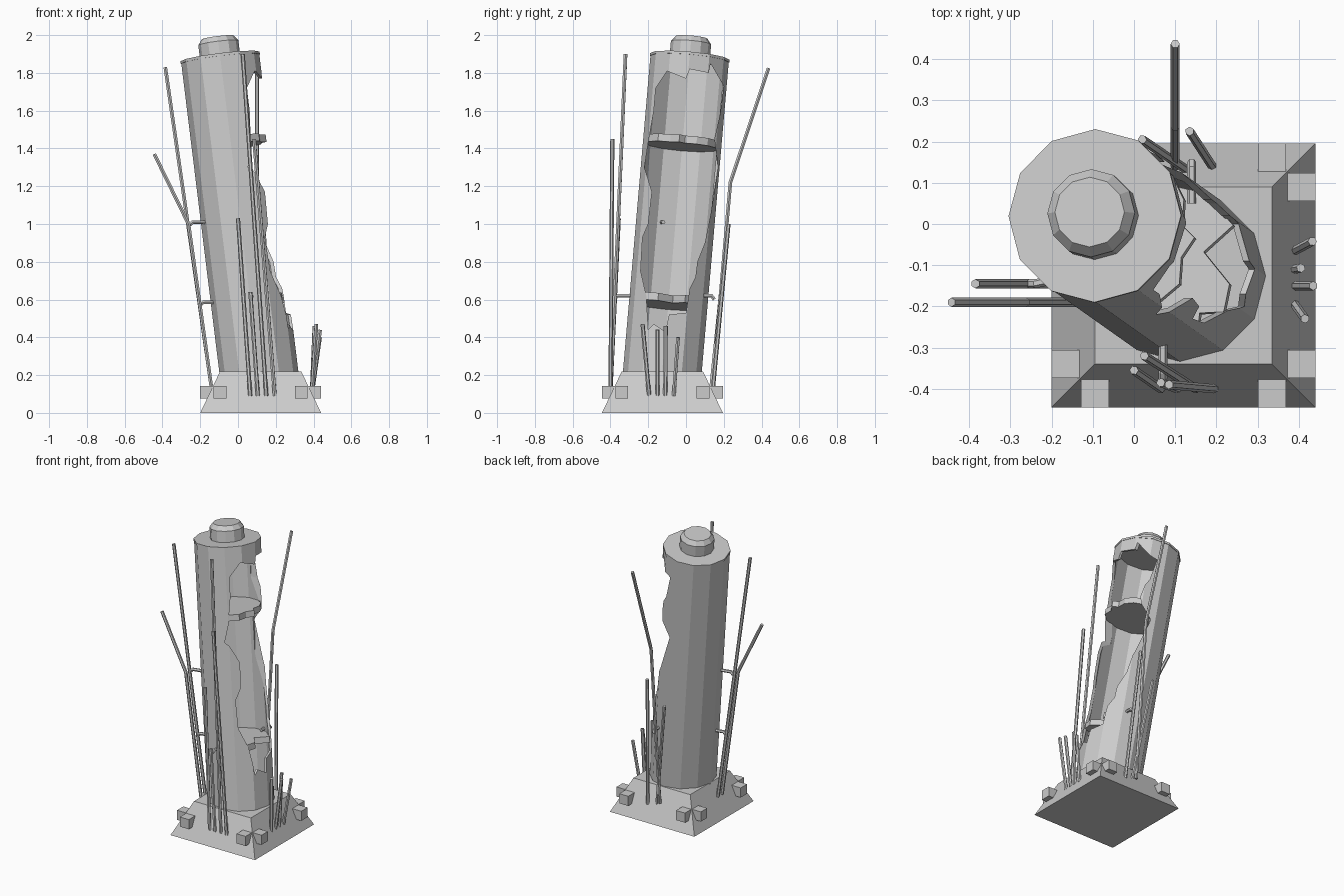
import bpy, bmesh
from math import sin, cos, radians, tau
from mathutils import Vector, Matrix

cube = bpy.data.objects.get("Cube")
if cube:
    bpy.data.objects.remove(cube, do_unlink=True)

FOOT = Vector((0.11, -0.125, 0.22))
TOP = Vector((-0.095, 0.02, 1.885))
AXIS = (TOP - FOOT).normalized()
LEAN = Vector((0, 0, 1)).rotation_difference(AXIS).to_matrix().to_4x4()
RADIUS, WALL = 0.208, 0.015


def on_axis(z):
    return FOOT.lerp(TOP, (z - FOOT.z) / (TOP.z - FOOT.z))


def finish(name, bm):
    bmesh.ops.recalc_face_normals(bm, faces=bm.faces)
    mesh = bpy.data.meshes.new(name)
    bm.to_mesh(mesh)
    bm.free()
    obj = bpy.data.objects.new(name, mesh)
    bpy.context.collection.objects.link(obj)
    return obj


def loft(name, rings, matrix=Matrix(), loop=False):
    """Bridge rings of points; cap the ends, or join the last ring to the first."""
    bm = bmesh.new()
    rows = [[bm.verts.new(matrix @ Vector(p)) for p in ring] for ring in rings]
    pairs = list(zip(rows, rows[1:])) + ([(rows[-1], rows[0])] if loop else [])
    for a, b in pairs:
        for i in range(len(a)):
            j = (i + 1) % len(a)
            bm.faces.new((a[i], a[j], b[j], b[i]))
    if not loop:
        bm.faces.new(rows[0])
        bm.faces.new(rows[-1])
    return finish(name, bm)


def ring(radius, height, sides=12):
    return [(radius * cos(tau * i / sides), radius * sin(tau * i / sides), height)
            for i in range(sides)]


def square(half, z):
    return [(sx * half, sy * half, z) for sx, sy in ((-1, -1), (1, -1), (1, 1), (-1, 1))]


def rod(name, path, radius=0.011):
    curve = bpy.data.curves.new(name, 'CURVE')
    curve.dimensions = '3D'
    curve.bevel_depth = radius
    curve.bevel_resolution = 1
    curve.use_fill_caps = True
    spline = curve.splines.new('POLY')
    spline.points.add(len(path) - 1)
    for point, co in zip(spline.points, path):
        point.co = (*co, 1)
    spline.use_smooth = False
    obj = bpy.data.objects.new(name, curve)
    bpy.context.collection.objects.link(obj)
    bpy.ops.object.select_all(action='DESELECT')
    obj.select_set(True)
    bpy.context.view_layer.objects.active = obj
    bpy.ops.object.convert(target='MESH')


# Sloped plinth with two blocks on each side
PLINTH = Matrix.Translation((0.12, -0.125, 0))
loft("plinth", [square(0.32, 0), square(0.215, 0.22)], PLINTH)
for side in range(4):
    for shift in (-0.215, 0.215):
        place = (PLINTH @ Matrix.Rotation(side * tau / 4, 4, 'Z')
                 @ Matrix.Translation((0.286, shift, 0)))
        loft("plinth_block", [square(0.034, 0.077), square(0.034, 0.143)], place)

# Leaning hollow tower
start = on_axis(0.13)
length = (TOP - start).length
tower = loft("tower_shell",
             [ring(RADIUS, 0), ring(RADIUS, length),
              ring(RADIUS - WALL, length), ring(RADIUS - WALL, 0)],
             Matrix.Translation(start) @ LEAN, loop=True)

# Ragged breach through the +x wall, outlined as (y, z)
breach = [(-0.20, 0.44), (-0.17, 0.47), (-0.11, 0.43), (-0.09, 0.52), (0.0, 0.53),
          (0.02, 0.66), (0.05, 0.72), (0.06, 0.80), (0.10, 0.90), (0.13, 1.05),
          (0.17, 1.30), (0.15, 1.45), (0.18, 1.58), (0.20, 1.73), (0.13, 1.85),
          (0.12, 1.80), (0.02, 1.82), (0.0, 1.77), (-0.10, 1.81), (-0.16, 1.72),
          (-0.17, 1.60), (-0.20, 1.43), (-0.22, 1.30), (-0.18, 1.17), (-0.20, 1.0),
          (-0.23, 0.93), (-0.24, 0.75), (-0.21, 0.62)]
cutter = loft("breach_cutter",
              [[(on_axis(z).x + dx, y, z) for y, z in breach] for dx in (0.03, 0.4)])
cutter.hide_render = True
cut = tower.modifiers.new("breach", 'BOOLEAN')
cut.operation = 'DIFFERENCE'
cut.solver = 'EXACT'
cut.object = cutter
bpy.context.view_layer.objects.active = tower
bpy.ops.object.modifier_apply(modifier=cut.name)
bpy.data.objects.remove(cutter, do_unlink=True)

# Lid and knob
CROWN = Matrix.Translation(TOP) @ LEAN
loft("lid", [ring(RADIUS + 0.003, -0.012), ring(RADIUS + 0.003, 0.002)], CROWN)
loft("knob", [ring(0.107, 0), ring(0.107, 0.075), ring(0.085, 0.104)], CROWN)


# Broken floors: jagged front edge as (angle, radius), whole at the back
def broken_floor(name, z, edge):
    outline = edge + [(a, RADIUS - 0.008) for a in range(90, 271, 30)]
    flat = [(r * cos(radians(a)), r * sin(radians(a))) for a, r in outline]
    loft(name, [[(x, y, h) for x, y in flat] for h in (-0.02, 0.02)],
         Matrix.Translation(on_axis(z)) @ LEAN)


broken_floor("upper_floor", 1.43,
             [(-60, 0.20), (-40, 0.20), (-22, 0.17), (-5, 0.19), (5, 0.16),
              (25, 0.18), (45, 0.19), (65, 0.19)])
broken_floor("lower_floor", 0.59,
             [(-60, 0.19), (-52, 0.16), (-38, 0.20), (-18, 0.18), (12, 0.11),
              (26, 0.20), (60, 0.20)])

# Bare rods at the left side (-x)
rod("side_rod_tall", [(-0.14, -0.145, 0.13), (-0.385, -0.145, 1.83)])
rod("side_rod_bent", [(-0.14, -0.19, 0.13), (-0.262, -0.19, 1.0), (-0.443, -0.19, 1.37)])
for x, z in ((-0.255, 1.0), (-0.20, 0.575)):
    rod("side_tie", [(x, -0.145, z - 0.005), (x + 0.015, -0.145, z + 0.01),
                     (x + 0.13, -0.12, z + 0.01)])

# Rods at the front
for foot_x, tip in ((0.065, (0.0, -0.355, 1.03)), (0.105, (0.065, -0.385, 0.64)),
                    (0.15, (0.025, -0.32, 1.9)), (0.195, (0.085, -0.39, 1.45))):
    rod("front_rod", [(foot_x, -0.40, 0.09), tip])
rod("front_tie", [(0.07, -0.375, 0.61), (0.07, -0.36, 0.62), (0.07, -0.27, 0.62)])

# Rods at the back
rod("back_rod_bent", [(0.10, 0.14, 0.13), (0.10, 0.235, 1.22), (0.10, 0.437, 1.825)])
rod("back_rod", [(0.19, 0.14, 0.10), (0.135, 0.225, 1.0)])
rod("back_rod", [(0.13, 0.13, 0.10), (0.02, 0.205, 0.84)])
rod("back_tie", [(0.14, 0.15, 0.60), (0.14, 0.135, 0.62), (0.14, 0.05, 0.62)])

# Short rods at the right side (+x)
for foot_y, tip in ((-0.065, (0.433, -0.042, 0.40)), (-0.11, (0.405, -0.107, 0.46)),
                    (-0.15, (0.435, -0.15, 0.44)), (-0.195, (0.415, -0.23, 0.47))):
    rod("short_rod", [(0.39, foot_y, 0.09), tip])
